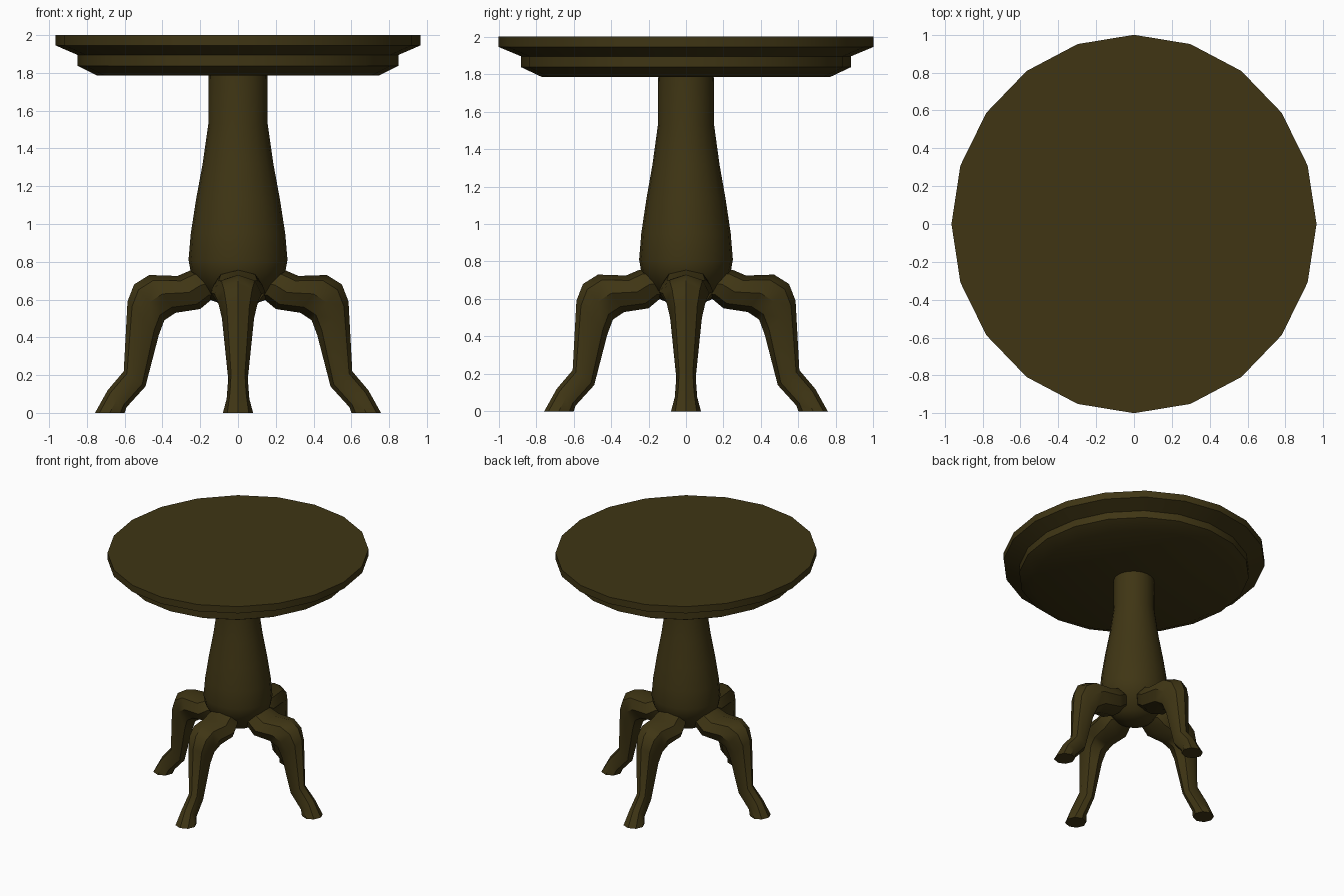
import bpy, bmesh, math
from mathutils import Matrix

if "Cube" in bpy.data.objects:
    bpy.data.objects.remove(bpy.data.objects["Cube"])

# One dark olive wood colour
wood = bpy.data.materials.new("dark olive wood")
wood.diffuse_color = (0.05, 0.036, 0.007, 1)
wood.use_nodes = True
wood.node_tree.nodes["Principled BSDF"].inputs["Base Color"].default_value = wood.diffuse_color


def finish(bm, name, angle):
    bmesh.ops.recalc_face_normals(bm, faces=bm.faces)
    mesh = bpy.data.meshes.new(name)
    bm.to_mesh(mesh)
    bm.free()
    mesh.materials.append(wood)
    ob = bpy.data.objects.new(name, mesh)
    bpy.context.collection.objects.link(ob)
    bpy.ops.object.select_all(action='DESELECT')
    ob.select_set(True)
    bpy.context.view_layer.objects.active = ob
    bpy.ops.object.shade_smooth_by_angle(angle=math.radians(angle))
    return ob


def skin(bm, rings):
    """Bridge a list of vertex rings and cap both ends."""
    n = len(rings[0])
    for a, b in zip(rings, rings[1:]):
        for i in range(n):
            j = (i + 1) % n
            bm.faces.new((a[i], a[j], b[j], b[i]))
    bm.faces.new(rings[0])
    bm.faces.new(rings[-1])


def turned(name, profile, sides, sx, sy, angle):
    """Lathe a (radius, z) profile, slightly squashed in x or y."""
    bm = bmesh.new()
    rings = []
    for r, z in profile:
        rings.append([bm.verts.new((r * sx * math.cos(t), r * sy * math.sin(t), z))
                      for t in (2 * math.pi * i / sides for i in range(sides))])
    skin(bm, rings)
    return finish(bm, name, angle)


# Twenty-sided top with a stepped edge underneath
turned("table_top", [(0.77, 1.785), (0.88, 1.837), (0.88, 1.895), (1.0, 1.945), (1.0, 2.0)],
       20, 0.965, 1.0, 50)

# Vase-shaped column
turned("column", [(0.05, 0.565), (0.14, 0.595), (0.215, 0.685), (0.25, 0.745), (0.262, 0.81),
                  (0.25, 0.95), (0.222, 1.13), (0.187, 1.32), (0.157, 1.53), (0.155, 1.80)],
       20, 1.0, 0.955, 60)

# Cabriole leg sections: outer point, inner point, half width
SECTIONS = [
    ((0.12, 0.77), (0.10, 0.61), 0.08),
    ((0.25, 0.755), (0.14, 0.60), 0.13),
    ((0.32, 0.725), (0.20, 0.55), 0.145),
    ((0.47, 0.73), (0.33, 0.53), 0.125),
    ((0.55, 0.68), (0.39, 0.49), 0.105),
    ((0.585, 0.59), (0.42, 0.41), 0.085),
    ((0.605, 0.22), (0.49, 0.14), 0.052),
    ((0.69, 0.12), (0.59, 0.03), 0.06),
    ((0.757, 0.0), (0.60, 0.0), 0.08),
]


def leg(name, turn):
    bm = bmesh.new()
    rings = []
    for (ox, oz), (ix, iz), w in SECTIONS:
        ring = []
        for i in range(8):
            t = math.pi * i / 4
            k = (1 + math.cos(t)) / 2
            ring.append(bm.verts.new((ix + (ox - ix) * k, w * math.sin(t), iz + (oz - iz) * k)))
        rings.append(ring)
    skin(bm, rings)
    bm.transform(Matrix.Rotation(math.radians(turn), 4, 'Z'))
    finish(bm, name, 40)


# Four legs, one along each axis
for name, turn in (("right_leg", 0), ("back_leg", 90), ("left_leg", 180), ("front_leg", 270)):
    leg(name, turn)
